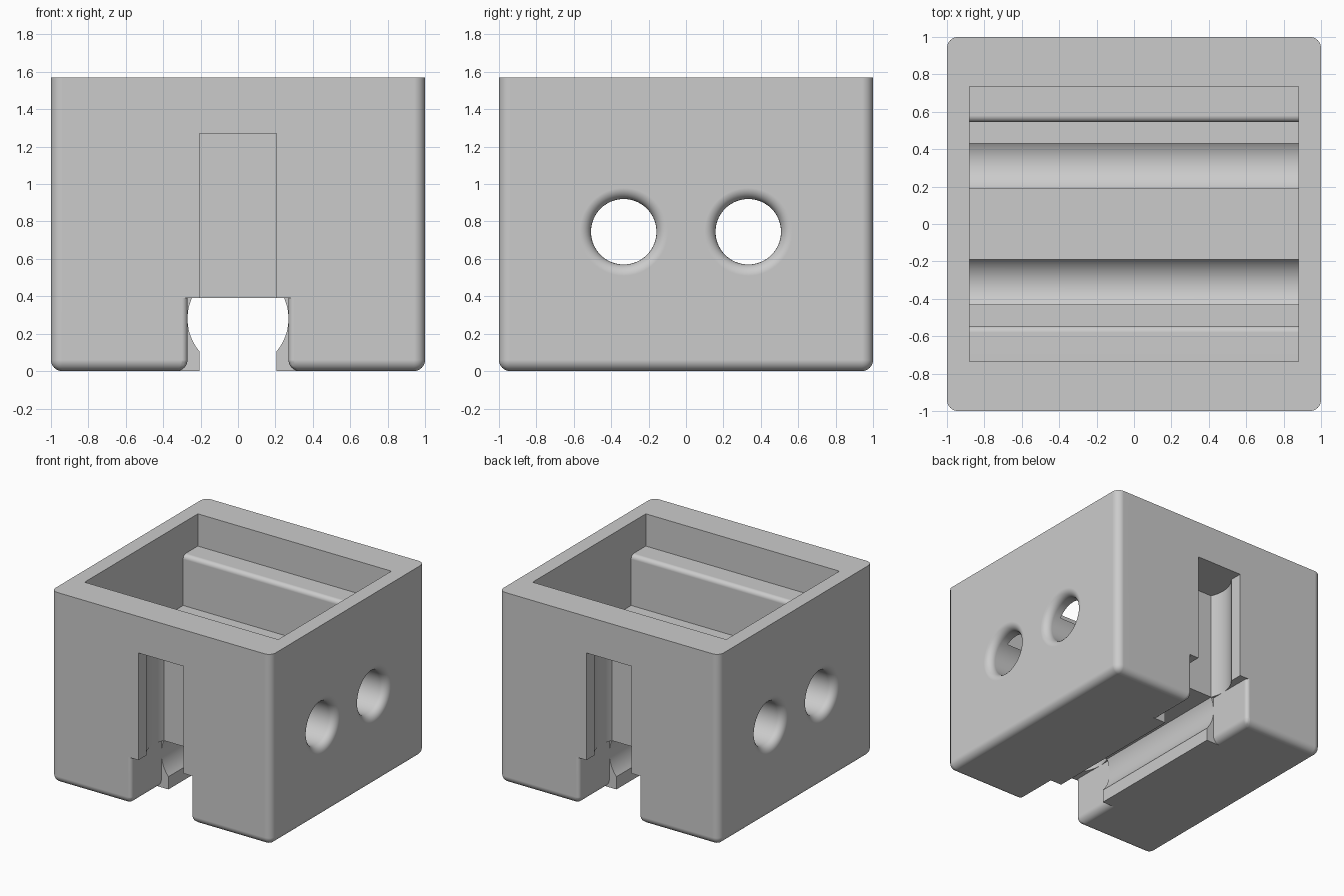
import bpy, bmesh
from math import sin, cos, pi, asin, acos
from mathutils import Matrix

if "Cube" in bpy.data.objects:
    bpy.data.objects.remove(bpy.data.objects["Cube"])

HEIGHT, FILLET = 1.57, 0.06
NOTCH_X, NOTCH_Y, NOTCH_Z = 0.27, 0.61, 0.39

grey = bpy.data.materials.new("light grey plastic")
grey.use_nodes = True
COLOUR = (0.6, 0.6, 0.6, 1)
grey.diffuse_color = COLOUR
grey.node_tree.nodes["Principled BSDF"].inputs["Base Color"].default_value = COLOUR


def make_object(name, bm):
    bmesh.ops.recalc_face_normals(bm, faces=bm.faces)
    mesh = bpy.data.meshes.new(name)
    bm.to_mesh(mesh)
    bm.free()
    mesh.materials.append(grey)
    ob = bpy.data.objects.new(name, mesh)
    bpy.context.collection.objects.link(ob)
    return ob


def box_mesh(x0, x1, y0, y1, z0, z1):
    bm = bmesh.new()
    bmesh.ops.create_cube(bm, size=1)
    for v in bm.verts:
        v.co = (x1 if v.co.x > 0 else x0, y1 if v.co.y > 0 else y0, z1 if v.co.z > 0 else z0)
    return bm


def prism(name, points, low, high, matrix=Matrix()):
    """Extrude a flat outline from low to high, then place it with a matrix."""
    bm = bmesh.new()
    face = bm.faces.new([bm.verts.new((a, b, low)) for a, b in points])
    new = bmesh.ops.extrude_face_region(bm, geom=[face])["geom"]
    for v in new:
        if isinstance(v, bmesh.types.BMVert):
            v.co.z = high
    bm.transform(matrix)
    return make_object(name, bm)


def side_block(name, s):
    """Half of the body with rounded upright and bottom edges."""
    xs = sorted((s * NOTCH_X, s))
    bm = box_mesh(*xs, -1, 1, 0, HEIGHT)
    weight = bm.edges.layers.float.new("bevel_weight_edge")
    for e in bm.edges:
        a, b = (v.co for v in e.verts)
        if a.z + b.z < 2 * HEIGHT:
            upright_inner = abs(a.z - b.z) > 1 and abs(a.x) < 0.5
            e[weight] = 0.5 if upright_inner else 1
    ob = make_object(name, bm)
    mod = ob.modifiers.new("rounding", "BEVEL")
    mod.limit_method = "WEIGHT"
    mod.width = FILLET
    mod.segments = 8
    return ob


def combine(target, other, operation):
    mod = target.modifiers.new(other.name, "BOOLEAN")
    mod.operation = operation
    mod.solver = "EXACT"
    mod.object = other
    other.hide_render = True
    helpers.append(other)


helpers = []

# Body: two rounded blocks joined above the end notches and along the middle
body = side_block("holder_body", 1)
combine(body, side_block("left_over_block", -1), "UNION")
combine(body, make_object("bridge", box_mesh(-0.33, 0.33, -1, 1, NOTCH_Z, HEIGHT)), "UNION")
combine(body, make_object("keel", box_mesh(-0.33, 0.33, -NOTCH_Y, NOTCH_Y, 0, 0.6)), "UNION")

# Stepped cavity, open at the top, with a rounded ledge
half = [(0.4, 0.845), (0.4, 0.89), (0.545, 0.89)]
half += [(0.58 - 0.035 * cos(t * pi / 12), 1.27 + 0.035 * sin(t * pi / 12)) for t in range(7)]
half += [(0.735, 1.305), (0.735, HEIGHT + 0.1)]
outline = half + [(-y, z) for y, z in reversed(half)]
along_x = Matrix(((0, 0, 1, 0), (1, 0, 0, 0), (0, 1, 0, 0), (0, 0, 0, 1)))
combine(body, prism("cavity_cutter", outline, -0.88, 0.88, along_x), "DIFFERENCE")

# Keyhole groove outline: narrow mouth, round inside, flat bottom
MOUTH, RADIUS, CENTRE = 0.205, 0.27, 0.28
start, end = -acos(MOUTH / RADIUS), asin((NOTCH_Z - CENTRE) / RADIUS)
angles = [start + (end - start) * i / 16 for i in range(17)]
side = [(MOUTH, -0.1)]
side += [(RADIUS * cos(a), CENTRE + RADIUS * sin(a)) for a in angles]
keyhole = side + [(-x, d) for x, d in reversed(side)]

# Groove along the underside, and one up the front and the back
along_y = Matrix(((1, 0, 0, 0), (0, 0, 1, 0), (0, 1, 0, 0), (0, 0, 0, 1)))
combine(body, prism("under_groove_cutter", keyhole, -0.62, 0.62, along_y), "DIFFERENCE")
for name, s in (("front", 1), ("back", -1)):
    place = Matrix.Rotation(0 if s > 0 else pi, 4, "Z") @ Matrix.Translation((0, -1, 0))
    combine(body, prism(name + "_groove_cutter", keyhole, 0.38, 1.27, place), "DIFFERENCE")

# Two cross holes with flared mouths
for name, y in (("front", -0.333), ("back", 0.333)):
    flare = [(1 - FILLET * (1 - sin(t * pi / 12)), 0.175 + FILLET * (1 - cos(t * pi / 12)))
             for t in range(7)]
    flare.append((1.05, 0.175 + FILLET))
    profile = [(-x, r) for x, r in reversed(flare)] + flare
    bm = bmesh.new()
    rings = [[bm.verts.new((x, y + r * cos(k * pi / 32), 0.745 + r * sin(k * pi / 32)))
              for k in range(64)] for x, r in profile]
    for a, b in zip(rings, rings[1:]):
        for k in range(64):
            n = (k + 1) % 64
            bm.faces.new((a[k], a[n], b[n], b[k]))
    bm.faces.new(rings[0])
    bm.faces.new(rings[-1])
    combine(body, make_object(name + "_hole_cutter", bm), "DIFFERENCE")

# Bake the shape, drop the helpers and shade
graph = bpy.context.evaluated_depsgraph_get()
mesh = bpy.data.meshes.new_from_object(body.evaluated_get(graph))
body.modifiers.clear()
body.data = mesh
for ob in helpers:
    bpy.data.objects.remove(ob)
mesh.materials.clear()
mesh.materials.append(grey)
for poly in mesh.polygons:
    poly.material_index = 0

bpy.ops.object.select_all(action="DESELECT")
body.select_set(True)
bpy.context.view_layer.objects.active = body
bpy.ops.object.shade_smooth_by_angle(angle=pi / 6)
body.modifiers.new("even_shading", "WEIGHTED_NORMAL").keep_sharp = True
